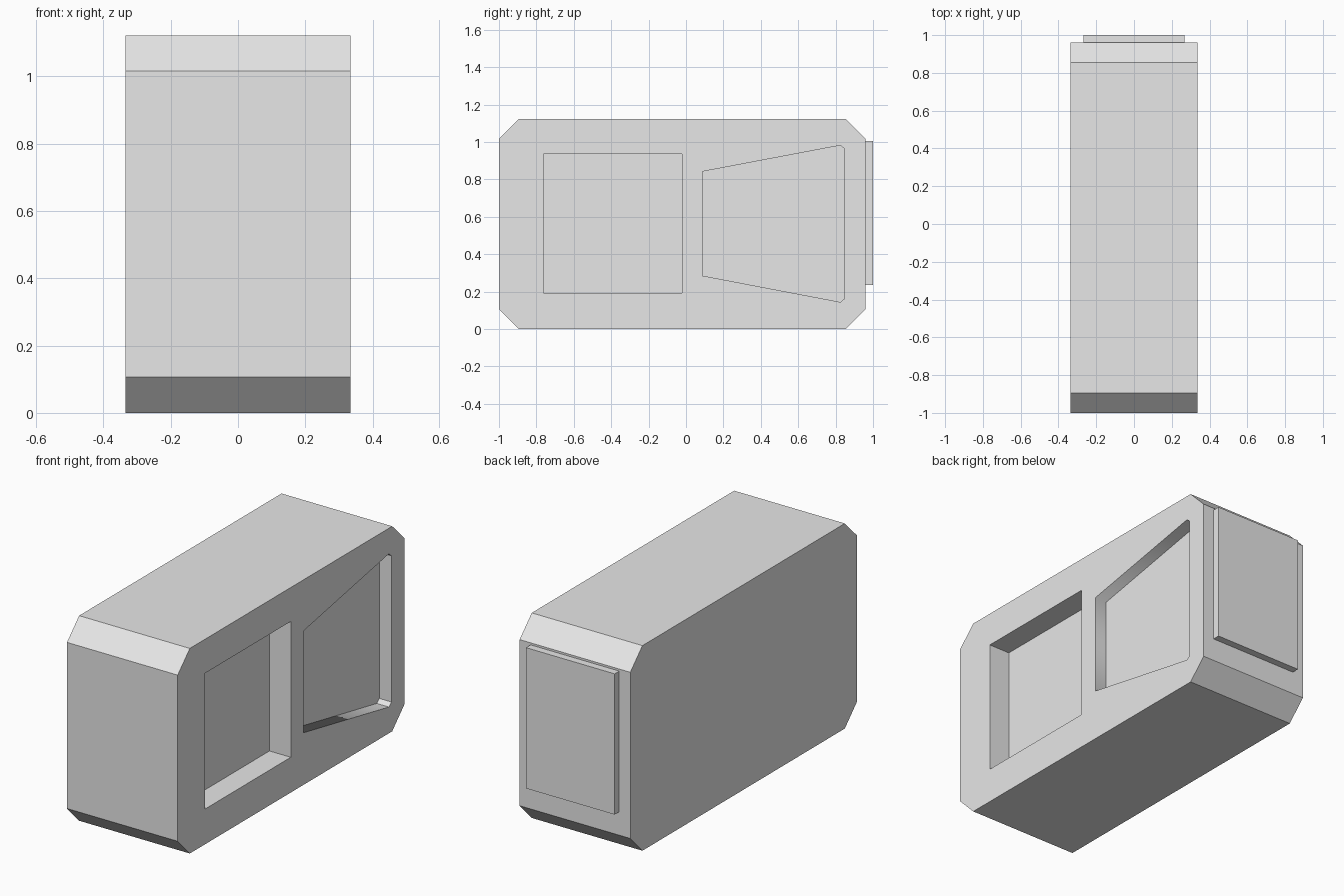
import bpy, bmesh

if "Cube" in bpy.data.objects:
    bpy.data.objects.remove(bpy.data.objects["Cube"])

grey = bpy.data.materials.new("light grey")
grey.diffuse_color = (0.8, 0.8, 0.8, 1)
grey.use_nodes = True
grey.node_tree.nodes["Principled BSDF"].inputs["Base Color"].default_value = grey.diffuse_color


def prism(name, profile, x0, x1):
    """Extrude a (y, z) profile along x."""
    bm = bmesh.new()
    face = bm.faces.new([bm.verts.new((x0, y, z)) for y, z in profile])
    ext = bmesh.ops.extrude_face_region(bm, geom=[face])
    verts = [v for v in ext["geom"] if isinstance(v, bmesh.types.BMVert)]
    bmesh.ops.translate(bm, verts=verts, vec=(x1 - x0, 0, 0))
    bmesh.ops.recalc_face_normals(bm, faces=bm.faces)
    mesh = bpy.data.meshes.new(name)
    bm.to_mesh(mesh)
    bm.free()
    mesh.materials.append(grey)
    ob = bpy.data.objects.new(name, mesh)
    bpy.context.collection.objects.link(ob)
    return ob


def rect(y0, y1, z0, z1):
    return [(y0, z0), (y1, z0), (y1, z1), (y0, z1)]


W, H = 0.335, 1.122

# Chamfered main block
body = prism("body", [(-0.895, 0), (0.855, 0), (0.96, 0.107), (0.96, 1.016),
                      (0.855, H), (-0.895, H), (-1, 1.016), (-1, 0.107)], -W, W)

# Recesses in the right side: a deep square and a shallow flared one
square = prism("square_cutter", rect(-0.762, -0.022, 0.193, 0.936), W - 0.129, W + 0.1)
flared = prism("flared_cutter", [(0.088, 0.285), (0.826, 0.144), (0.848, 0.163),
                                 (0.848, 0.963), (0.826, 0.982), (0.088, 0.842)],
               W - 0.073, W + 0.1)
bpy.context.view_layer.objects.active = body
for cutter in (square, flared):
    mod = body.modifiers.new("recess", 'BOOLEAN')
    mod.operation = 'DIFFERENCE'
    mod.solver = 'EXACT'
    mod.object = cutter
    bpy.ops.object.modifier_apply(modifier=mod.name)
    bpy.data.objects.remove(cutter)

# Left, upper and lower walls of the flared recess are softly shaded
for p in body.data.polygons:
    x, y, z = p.center
    p.use_smooth = (0.27 < x < W - 0.01 and 0.05 < y < 0.8
                    and 0.1 < z < 1.0 and abs(p.normal.x) < 0.1)

# Raised plate on the back
prism("back_plate", rect(0.95, 1.0, 0.235, 1.005), -0.268, 0.268)
